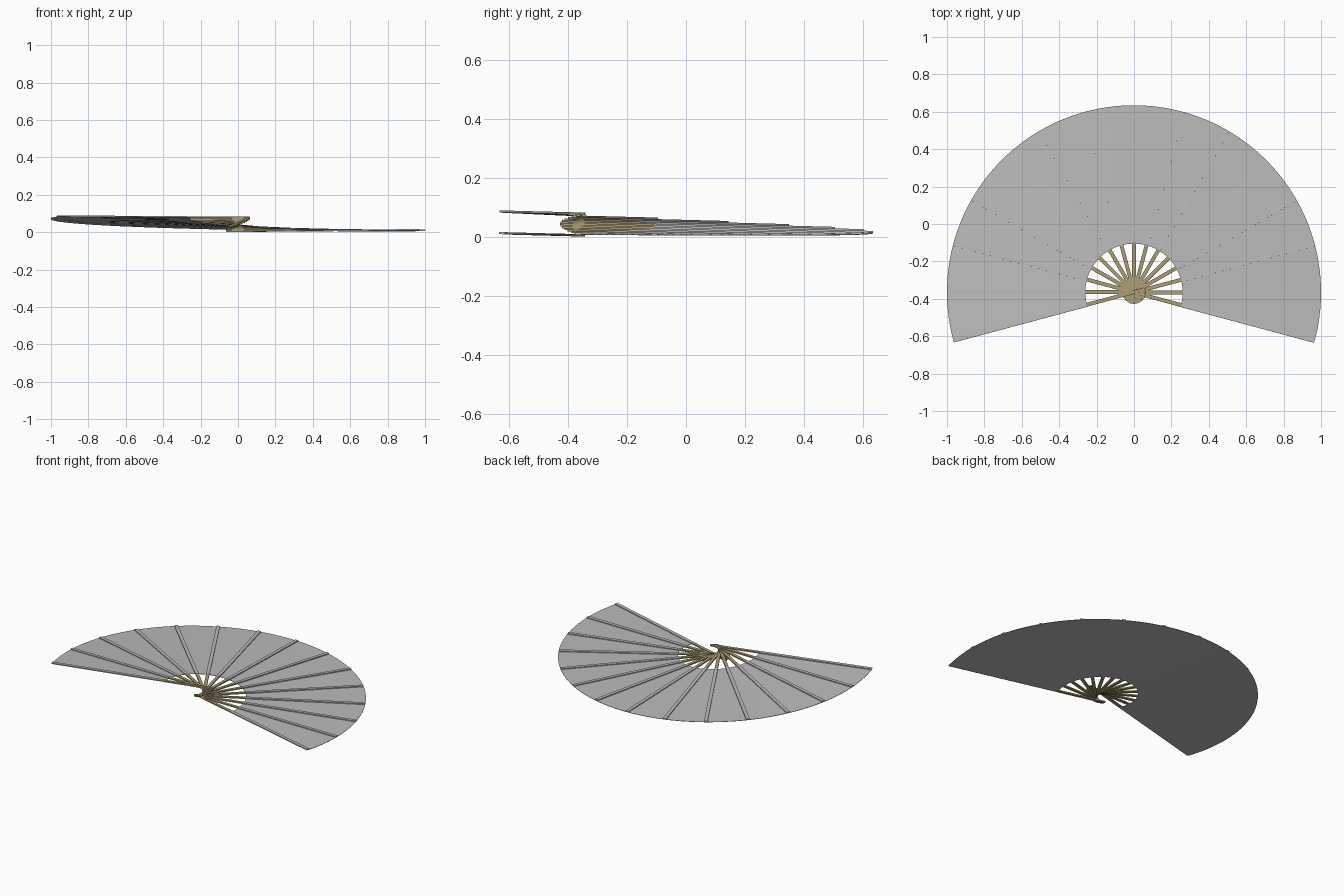
import bpy, bmesh
from math import radians, sin, cos, pi
from mathutils import Matrix, Vector

cube = bpy.data.objects.get("Cube")
if cube:
    bpy.data.objects.remove(cube)

STICKS = 15
STEP = radians(15)
START = radians(-15)
RISE = 0.00525          # climb of the spiral per stick
THICK = 0.008           # stick thickness
R_IN, R_OUT = 0.26, 1.0  # leaf radii
TAIL = 0.063            # stick length behind the pivot


def material(name, rgb):
    m = bpy.data.materials.new(name)
    m.use_nodes = True
    m.diffuse_color = (*rgb, 1)
    m.node_tree.nodes["Principled BSDF"].inputs["Base Color"].default_value = (*rgb, 1)
    return m


wood = material("tan wood", (0.40, 0.34, 0.18))
paper = material("grey paper", (0.50, 0.50, 0.50))

# The whole fan leans gently down toward the back
PLACE = Matrix.Translation((0, -0.365, 0.0425)) @ Matrix.Rotation(-0.026, 4, 'X')


def height(angle):
    return ((angle - START) / STEP - (STICKS - 1) / 2) * RISE


def finish(name, bm, mat):
    bmesh.ops.recalc_face_normals(bm, faces=bm.faces)
    bm.transform(PLACE)
    me = bpy.data.meshes.new(name)
    bm.to_mesh(me)
    bm.free()
    me.materials.append(mat)
    ob = bpy.data.objects.new(name, me)
    bpy.context.collection.objects.link(ob)
    return ob


def slab(bm, outline, z0, z1, turn):
    """Extrude a flat outline between two heights and turn it about the pivot."""
    face = bm.faces.new([bm.verts.new((x, y, z0)) for x, y in outline])
    out = bmesh.ops.extrude_face_region(bm, geom=[face])["geom"]
    top = [v for v in out if isinstance(v, bmesh.types.BMVert)]
    bmesh.ops.translate(bm, verts=top, vec=Vector((0, 0, z1 - z0)))
    bmesh.ops.rotate(bm, verts=list(face.verts) + top, cent=(0, 0, 0),
                     matrix=Matrix.Rotation(turn, 3, 'Z'))


# Sticks with rounded tails, and the ribs that carry the leaf
HALF = 0.010
tail = [(-TAIL + HALF - HALF * sin(t * pi / 6), HALF * cos(t * pi / 6)) for t in range(7)]
stick_outline = tail + [(R_IN + 0.005, -HALF), (R_IN + 0.005, HALF)]
rib_outline = [(R_IN, -0.011), (R_OUT - 0.001, -0.011), (R_OUT - 0.001, 0.011), (R_IN, 0.011)]

for i in range(STICKS):
    a = START + i * STEP
    z = height(a)
    bm = bmesh.new()
    slab(bm, stick_outline, z - THICK / 2, z + THICK / 2, a)
    finish(f"stick_{i + 1}", bm, wood)
    bm = bmesh.new()
    slab(bm, rib_outline, z - THICK / 2 + 0.001, z + THICK / 2, a)
    finish(f"leaf_rib_{i + 1}", bm, paper)

# Spiral paper leaf under the ribs
bm = bmesh.new()
PER = 8
rows = []
for k in range((STICKS - 1) * PER + 1):
    a = START + k * STEP / PER
    z = height(a) - THICK / 2
    rows.append([bm.verts.new((r * cos(a), r * sin(a), z + dz))
                 for r, dz in ((R_IN, 0), (R_OUT, 0), (R_OUT, 0.002), (R_IN, 0.002))])
for p, q in zip(rows, rows[1:]):
    for j in range(4):
        n = (j + 1) % 4
        bm.faces.new((p[j], p[n], q[n], q[j]))
bm.faces.new(rows[0])
bm.faces.new(rows[-1])
leaf = finish("paper_leaf", bm, paper)

bpy.ops.object.select_all(action='DESELECT')
leaf.select_set(True)
bpy.context.view_layer.objects.active = leaf
bpy.ops.object.shade_smooth_by_angle()
